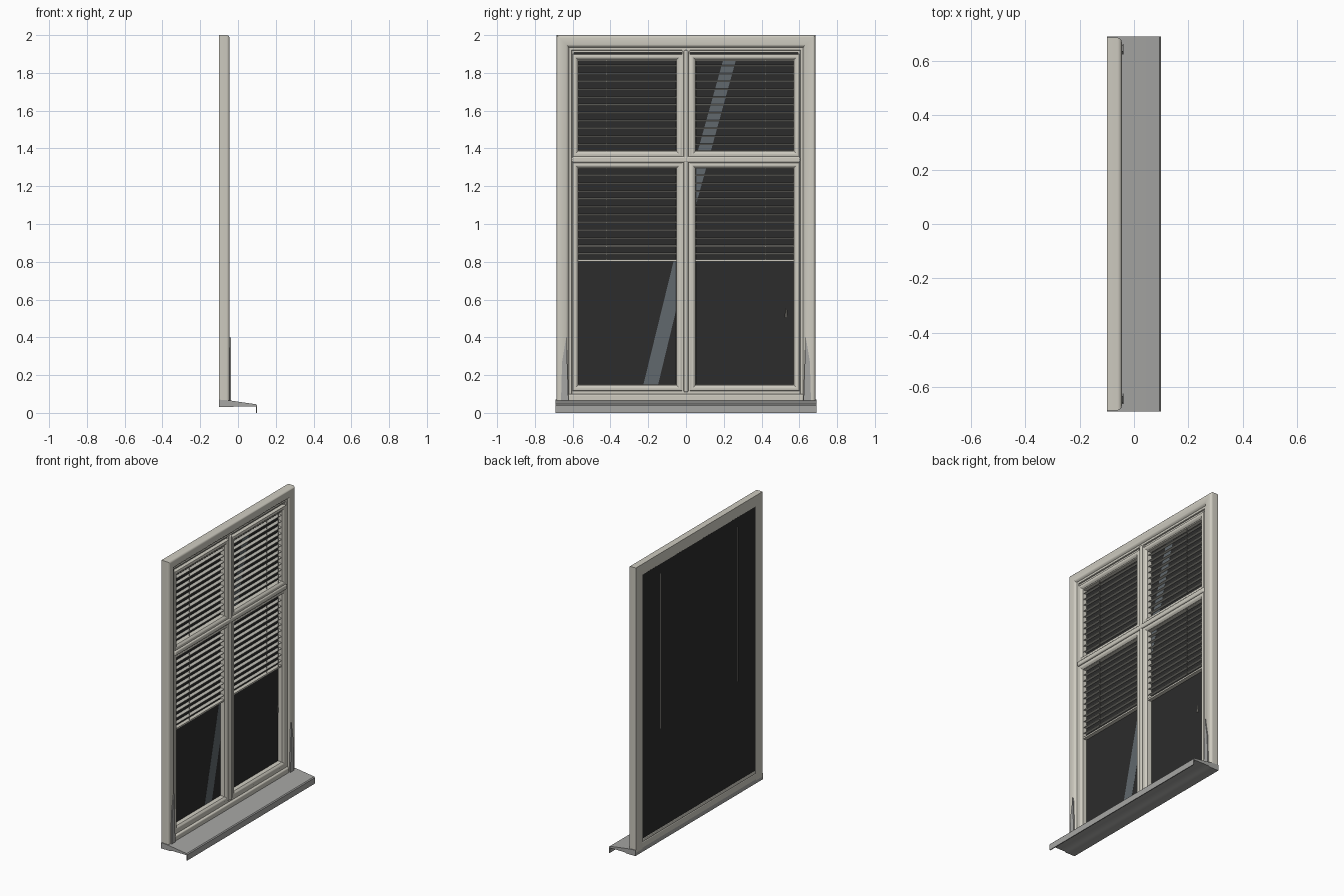
import bpy, bmesh, math
from mathutils import Vector

cube = bpy.data.objects.get("Cube")
if cube:
    bpy.data.objects.remove(cube, do_unlink=True)

parts = []


def material(name, r, g, b):
    m = bpy.data.materials.new(name)
    m.diffuse_color = (r, g, b, 1)
    m.use_nodes = True
    m.node_tree.nodes["Principled BSDF"].inputs["Base Color"].default_value = (r, g, b, 1)
    return m


PAINT = material("cream paint", 0.62, 0.60, 0.53)
METAL = material("sill grey", 0.38, 0.38, 0.37)
DARK = material("dark glass", 0.025, 0.025, 0.025)
GLINT = material("glass glint", 0.12, 0.14, 0.155)
SLAT = material("blind slat", 0.52, 0.51, 0.46)


def finish(name, bm, mat):
    bmesh.ops.recalc_face_normals(bm, faces=bm.faces[:])
    mesh = bpy.data.meshes.new(name)
    bm.to_mesh(mesh)
    bm.free()
    mesh.materials.append(mat)
    ob = bpy.data.objects.new(name, mesh)
    bpy.context.collection.objects.link(ob)
    parts.append(ob)
    return ob


def skin(name, loops, mat, closed):
    """Join equal loops of points into a surface, capping it when open."""
    bm = bmesh.new()
    rows = [[bm.verts.new(p) for p in loop] for loop in loops]
    n = len(rows[0])
    pairs = list(zip(rows, rows[1:]))
    if closed:
        pairs.append((rows[-1], rows[0]))
    else:
        bm.faces.new(rows[0])
        bm.faces.new(rows[-1])
    for a, b in pairs:
        for i in range(n):
            j = (i + 1) % n
            bm.faces.new((a[i], a[j], b[j], b[i]))
    return finish(name, bm, mat)


def ring(name, y0, y1, z0, z1, profile, mat, closed=True):
    """Mitred frame; profile holds (inset, x). Open frames have no bottom side."""
    k = 1 if closed else 0
    loops = [
        [(x, y0 + d, z0 + d * k) for d, x in profile],
        [(x, y0 + d, z1 - d) for d, x in profile],
        [(x, y1 - d, z1 - d) for d, x in profile],
        [(x, y1 - d, z0 + d * k) for d, x in profile],
    ]
    return skin(name, loops, mat, closed)


def along_y(name, profile, y0, y1, mat):
    return skin(name, [[(x, y, z) for x, z in profile] for y in (y0, y1)], mat, False)


def plate(name, outline, x0, x1, mat):
    return skin(name, [[(x, y, z) for y, z in outline] for x in (x0, x1)], mat, False)


def box(name, x0, x1, y0, y1, z0, z1, mat, bevel=0):
    ob = plate(name, [(y0, z0), (y1, z0), (y1, z1), (y0, z1)], x0, x1, mat)
    if bevel:
        mod = ob.modifiers.new("bevel", "BEVEL")
        mod.width = bevel
        mod.segments = 3
    return ob


# Outer frame with a rounded outside edge and a stepped inside edge
R = 0.016
rounded = [(R - R * math.cos(a), -0.045 - R + R * math.sin(a))
           for a in (math.pi / 2 * i / 5 for i in range(6))]
ring("outer_frame", -0.685, 0.685, 0.05, 2.0,
     [(0, -0.1)] + rounded + [(0.05, -0.045), (0.06, -0.052), (0.065, -0.061),
                              (0.08, -0.061), (0.082, -0.07), (0.092, -0.07),
                              (0.092, -0.09), (0.07, -0.1)], PAINT, closed=False)

# Sloping sill with a front drip lip
along_y("sill", [(-0.1, 0.03), (-0.1, 0.07), (-0.045, 0.066), (0.094, 0.046),
                 (0.1, 0.04), (0.1, 0), (0.094, 0), (0.094, 0.035), (-0.02, 0.035),
                 (-0.03, 0.03)], -0.69, 0.69, METAL)

# Bottom rail, transom and mullion
box("bottom_rail", -0.1, -0.044, -0.622, 0.622, 0.05, 0.1, PAINT, 0.008)
box("bottom_step", -0.099, -0.06, -0.605, 0.605, 0.098, 0.12, PAINT, 0.003)
box("transom", -0.095, -0.048, -0.605, 0.605, 1.325, 1.357, PAINT, 0.008)
box("mullion_core", -0.095, -0.058, -0.02, 0.02, 0.11, 1.92, PAINT)
box("mullion_bead", -0.09, -0.05, -0.012, 0.012, 0.11, 1.92, PAINT, 0.006)

# Four sashes
SASH = [(0, -0.095), (0, -0.062), (0.003, -0.057), (0.008, -0.055), (0.017, -0.055),
        (0.022, -0.058), (0.031, -0.068), (0.034, -0.095)]
for side, (y0, y1) in {"right": (-0.602, -0.019), "left": (0.019, 0.602)}.items():
    ring("upper_sash_" + side, y0, y1, 1.355, 1.9, SASH, PAINT)
    ring("lower_sash_" + side, y0, y1, 0.116, 1.327, SASH, PAINT)

# Dark pane with slanted glints
box("dark_pane", -0.098, -0.095, -0.612, 0.612, 0.07, 1.925, DARK)
plate("upper_glint", [(0.197, 1.87), (0.265, 1.87), (0.025, 1.0), (-0.045, 1.0)],
      -0.0951, -0.0945, GLINT)
plate("lower_glint", [(-0.064, 0.81), (0.012, 0.81), (-0.15, 0.14), (-0.228, 0.14)],
      -0.0951, -0.0945, GLINT)

# Blind slats, rails and cords
slats = along_y("blind_slats", [(-0.0945, 0.841), (-0.083, 0.843), (-0.071, 0.838),
                                (-0.071, 0.841), (-0.083, 0.846), (-0.0945, 0.844)],
                -0.585, 0.585, SLAT)
arr = slats.modifiers.new("stack", "ARRAY")
arr.count = 25
arr.use_relative_offset = False
arr.use_constant_offset = True
arr.constant_offset_displace = (0, 0, 0.0415)
box("blind_bottom_rail", -0.0945, -0.069, -0.585, 0.585, 0.801, 0.812, PAINT)
box("blind_head_rail", -0.0945, -0.069, -0.585, 0.585, 1.862, 1.89, PAINT)
for i, y in enumerate((-0.42, 0, 0.42)):
    box(f"front_cord_{i}", -0.076, -0.074, y - 0.0015, y + 0.0015, 0.81, 1.87, SLAT)
    box(f"rear_cord_{i}", -0.099, -0.097, y - 0.0015, y + 0.0015, 0.8, 1.86, SLAT)

# Pull cord with tassel
box("pull_cord", -0.0675, -0.066, 0.5293, 0.5307, 0.545, 1.87, SLAT)
bm = bmesh.new()
bmesh.ops.create_cone(bm, cap_ends=True, segments=10, radius1=0.006, radius2=0.003, depth=0.045)
bmesh.ops.translate(bm, verts=bm.verts[:], vec=Vector((-0.067, 0.53, 0.527)))
finish("pull_tassel", bm, PAINT)

# Tapered flashing at each foot of the frame
for name, s in (("flashing_right", -1), ("flashing_left", 1)):
    plate(name, [(s * y, z) for y, z in ((0.662, 0.05), (0.656, 0.27), (0.634, 0.4),
                                         (0.63, 0.3), (0.622, 0.05))],
          -0.047, -0.038, METAL)

# Smooth the rounded mouldings and keep their edges crisp
bpy.ops.object.select_all(action="DESELECT")
for ob in parts:
    ob.select_set(True)
bpy.context.view_layer.objects.active = parts[0]
bpy.ops.object.shade_smooth_by_angle(angle=math.radians(35))
